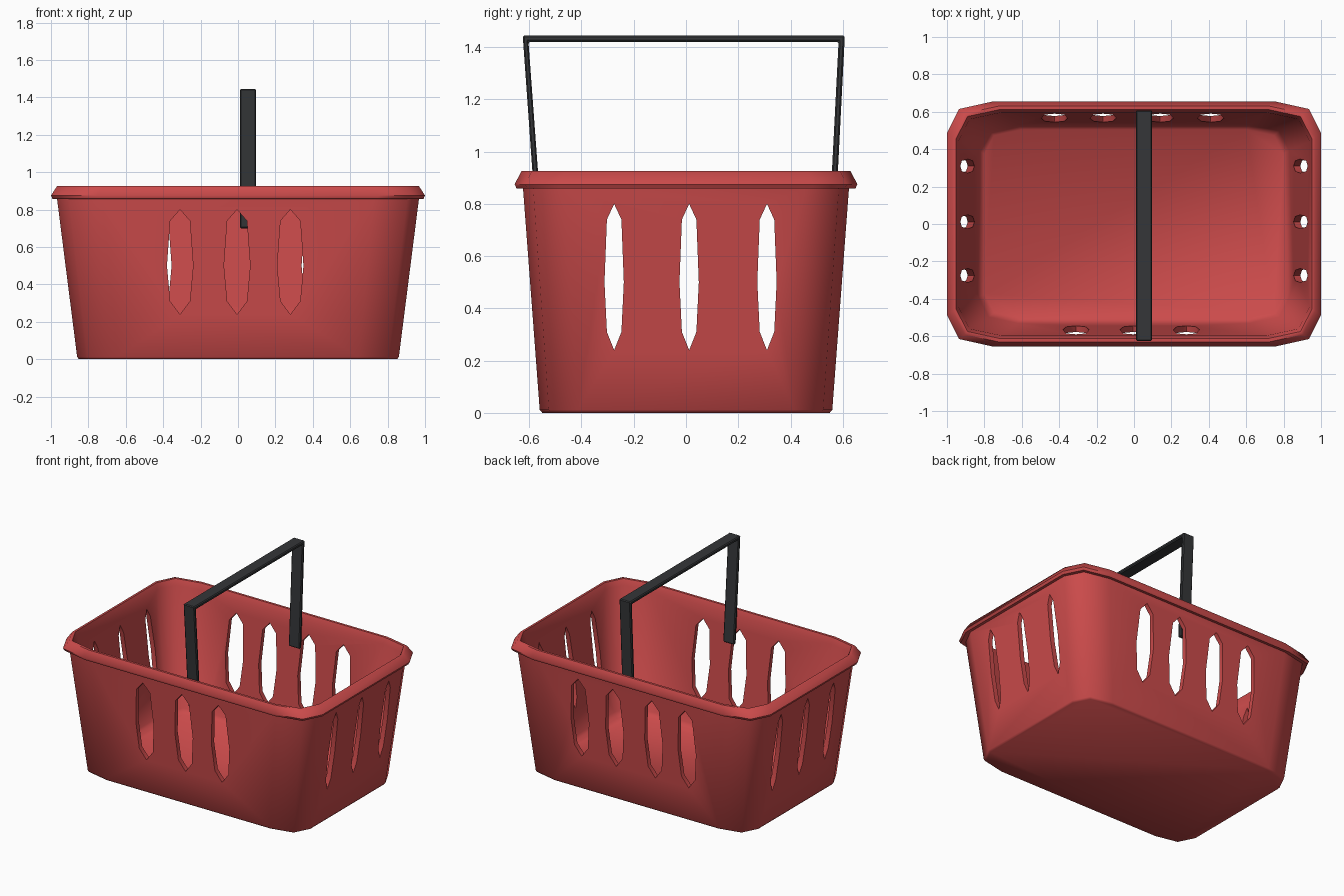
import bpy, bmesh, math
from mathutils import Vector

if "Cube" in bpy.data.objects:
    bpy.data.objects.remove(bpy.data.objects["Cube"])


def material(name, rgb):
    m = bpy.data.materials.new(name)
    m.diffuse_color = (*rgb, 1)
    m.use_nodes = True
    m.node_tree.nodes["Principled BSDF"].inputs["Base Color"].default_value = m.diffuse_color
    return m


def make_object(name, bm, mat=None):
    bmesh.ops.recalc_face_normals(bm, faces=bm.faces)
    me = bpy.data.meshes.new(name)
    bm.to_mesh(me)
    bm.free()
    ob = bpy.data.objects.new(name, me)
    bpy.context.collection.objects.link(ob)
    if mat:
        me.materials.append(mat)
    return ob


def activate(ob):
    bpy.ops.object.select_all(action='DESELECT')
    ob.select_set(True)
    bpy.context.view_layer.objects.active = ob


def loft(bm, rings):
    loops = [[bm.verts.new(p) for p in r] for r in rings]
    for a, b in zip(loops, loops[1:]):
        n = len(a)
        for i in range(n):
            bm.faces.new((a[i], a[(i + 1) % n], b[(i + 1) % n], b[i]))
    bm.faces.new(loops[0][::-1])
    bm.faces.new(loops[-1])


def rounded_ring(hx, hy, z):
    # rectangle with two-segment corners
    cx, cy = 0.25 * hx, 0.26 * hy
    c = [(hx, hy - cy), (hx - 0.26 * cx, hy - 0.24 * cy), (hx - cx, hy)]
    pts = c + [(-x, y) for x, y in c[::-1]]
    pts += [(-x, -y) for x, y in c] + [(x, -y) for x, y in c[::-1]]
    return [(x, y, z) for x, y in pts]


red = material("red_plastic", (0.60, 0.07, 0.07))
black = material("dark_plastic", (0.035, 0.037, 0.04))

# basket shell: outside wall, rim, inside wall, floor
profile = [(0.85, 0.55, 0), (0.86, 0.56, 0.012), (0.968, 0.624, 0.862),
           (0.992, 0.648, 0.858), (1.0, 0.656, 0.875), (0.968, 0.63, 0.925),
           (0.952, 0.613, 0.925), (0.94, 0.597, 0.885),
           (0.83, 0.53, 0.07), (0.80, 0.505, 0.04)]
bm = bmesh.new()
loft(bm, [rounded_ring(*p) for p in profile])
basket = make_object("basket", bm, red)

# slot cutters: pointed lens prisms through the walls
half = [(0, 0.80), (0.75, 0.74), (1, 0.50), (0.75, 0.31), (0, 0.24)]
lens = half + [(-u, z) for u, z in half[-2:0:-1]]
slots = [('y', -1, x) for x in (-0.31, -0.005, 0.28)]
slots += [('y', 1, x) for x in (-0.425, -0.165, 0.14, 0.41)]
slots += [('x', s, y) for s in (-1, 1) for y in (-0.275, 0.012, 0.31)]
bm = bmesh.new()
for axis, s, c in slots:
    rings = []
    for d in (0.35, 0.80) if axis == 'y' else (0.65, 1.2):
        if axis == 'y':
            rings.append([(c + 0.07 * u, s * d, z) for u, z in lens])
        else:
            rings.append([(s * d, c + 0.037 * u, z) for u, z in lens])
    loft(bm, rings)
cutter = make_object("slot_cutter", bm)
cutter.hide_render = True

activate(basket)
mod = basket.modifiers.new("slots", 'BOOLEAN')
mod.operation = 'DIFFERENCE'
mod.solver = 'EXACT'
mod.object = cutter
bpy.ops.object.modifier_apply(modifier=mod.name)
bpy.data.objects.remove(cutter)
bpy.ops.object.shade_smooth_by_angle(angle=math.radians(56))

# handle: flat strip bent into an arch
outer = [(-0.572, 0.70), (-0.625, 1.445), (0.608, 1.445), (0.57, 0.70)]
inner = [(0.547, 0.70), (0.584, 1.42), (-0.603, 1.42), (-0.55, 0.70)]
bm = bmesh.new()
sides = [[bm.verts.new((x, y, z)) for y, z in outer + inner] for x in (0.01, 0.097)]
a, b = sides
for i in range(8):
    bm.faces.new((a[i], a[(i + 1) % 8], b[(i + 1) % 8], b[i]))
for v in sides:
    for q in ((0, 1, 6, 7), (1, 2, 5, 6), (2, 3, 4, 5)):
        bm.faces.new([v[k] for k in q])
handle = make_object("handle", bm, black)
bev = handle.modifiers.new("bevel", 'BEVEL')
bev.width = 0.006
bev.segments = 1
bev.limit_method = 'ANGLE'
